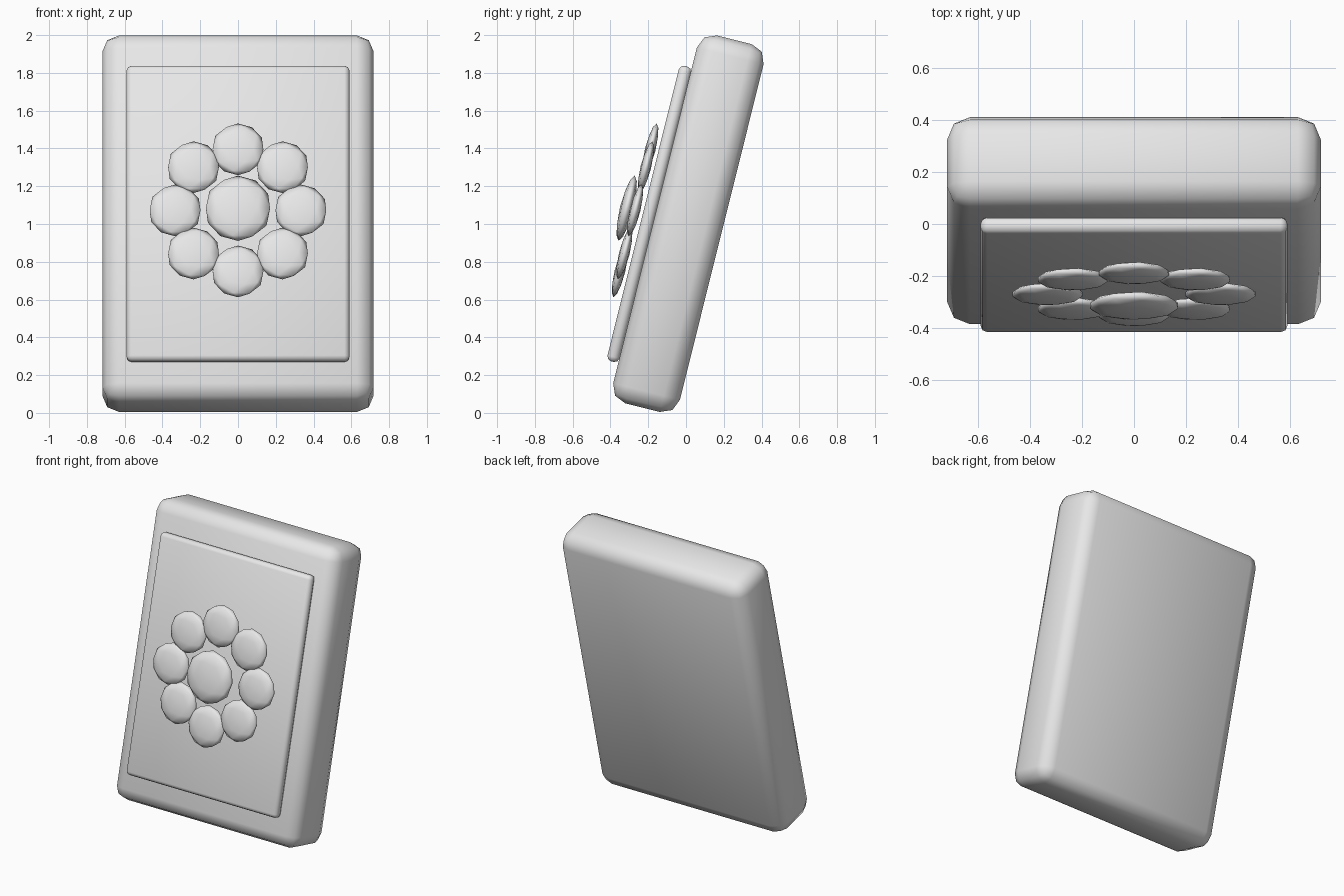
import bpy
from math import radians, sin, cos, tau
from mathutils import Matrix, Vector

cube = bpy.data.objects.get("Cube")
if cube:
    bpy.data.objects.remove(cube, do_unlink=True)

# Everything leans back by the same angle
LEAN = Matrix.Rotation(radians(-14), 4, 'X')
MIDDLE = 0.975      # height of the centre, measured along the leaning slab

grey = bpy.data.materials.new("light_grey")
grey.use_nodes = True
grey.diffuse_color = (0.8, 0.8, 0.8, 1)
grey.node_tree.nodes["Principled BSDF"].inputs["Base Color"].default_value = (0.8, 0.8, 0.8, 1)


def finish(name, scale, x, depth, up):
    """Size the active object, lean it and put it in place."""
    obj = bpy.context.object
    obj.name = name
    obj.data.transform(Matrix.Diagonal((*scale, 1)))
    obj.matrix_world = LEAN @ Matrix.Translation(Vector((x, depth, up)))
    obj.data.materials.append(grey)
    bpy.ops.object.shade_smooth()
    return obj


def rounded_slab(name, size, depth, radius):
    bpy.ops.mesh.primitive_cube_add(size=1)
    obj = finish(name, size, 0, depth, MIDDLE)
    bevel = obj.modifiers.new("rounded_edges", 'BEVEL')
    bevel.width = radius
    bevel.segments = 2


def flat_disc(name, radius, x, depth, up):
    bpy.ops.mesh.primitive_ico_sphere_add(subdivisions=2, radius=1)
    finish(name, (radius, radius * 0.2, radius), x, depth, up)


# Thick body and raised front panel
rounded_slab("body", (1.436, 0.364, 2.007), -0.23, 0.088)
rounded_slab("front_panel", (1.18, 0.066, 1.612), -0.444, 0.026)

# Flower of flattened discs
flat_disc("flower_centre", 0.178, 0, -0.567, MIDDLE)
for i in range(8):
    angle = tau * i / 8
    flat_disc(f"petal_{i + 1}", 0.141, 0.333 * cos(angle), -0.521,
              MIDDLE + 0.333 * sin(angle))
